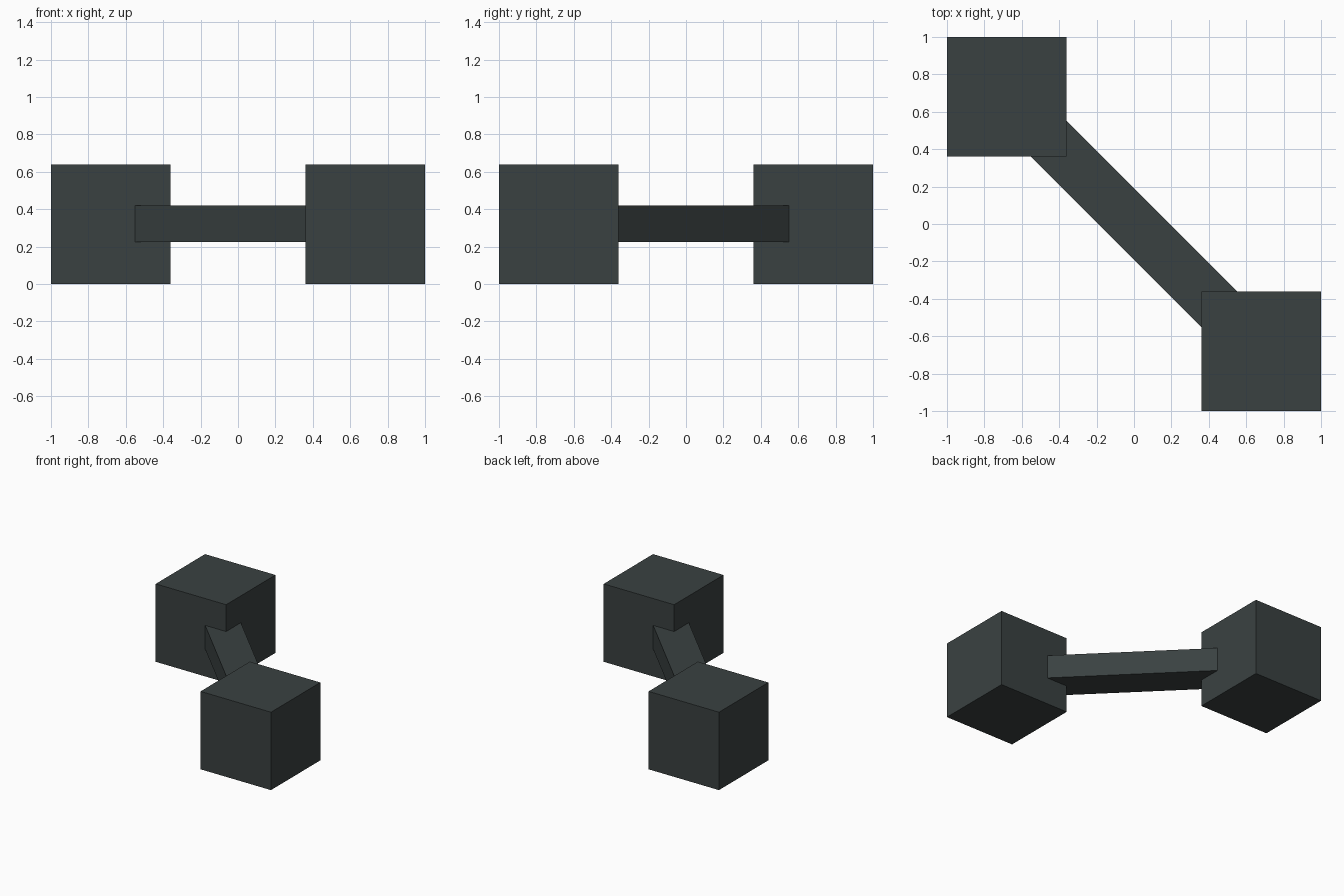
import bpy
import math

if "Cube" in bpy.data.objects:
    bpy.data.objects.remove(bpy.data.objects["Cube"])

CUBE = 0.64            # weight edge length
OFFSET = 1 - CUBE / 2  # weight centre distance on x and y

slate = bpy.data.materials.new("dark_slate")
slate.diffuse_color = (0.042, 0.053, 0.053, 1)
slate.use_nodes = True
slate.node_tree.nodes["Principled BSDF"].inputs["Base Color"].default_value = slate.diffuse_color


def box(name, size, location, angle=0):
    bpy.ops.mesh.primitive_cube_add(size=1, location=location, rotation=(0, 0, angle))
    obj = bpy.context.object
    obj.name = name
    obj.scale = size
    bpy.ops.object.transform_apply(location=False, rotation=False, scale=True)
    obj.data.materials.append(slate)
    return obj


# Cube weights at opposite corners
for name, side in (("front_weight", 1), ("back_weight", -1)):
    box(name, (CUBE, CUBE, CUBE), (side * OFFSET, -side * OFFSET, CUBE / 2))

# Diagonal bar, its ends buried in the weights
box("connecting_bar", (1.4, 0.27, 0.195), (0, 0, 0.322), -math.pi / 4)
